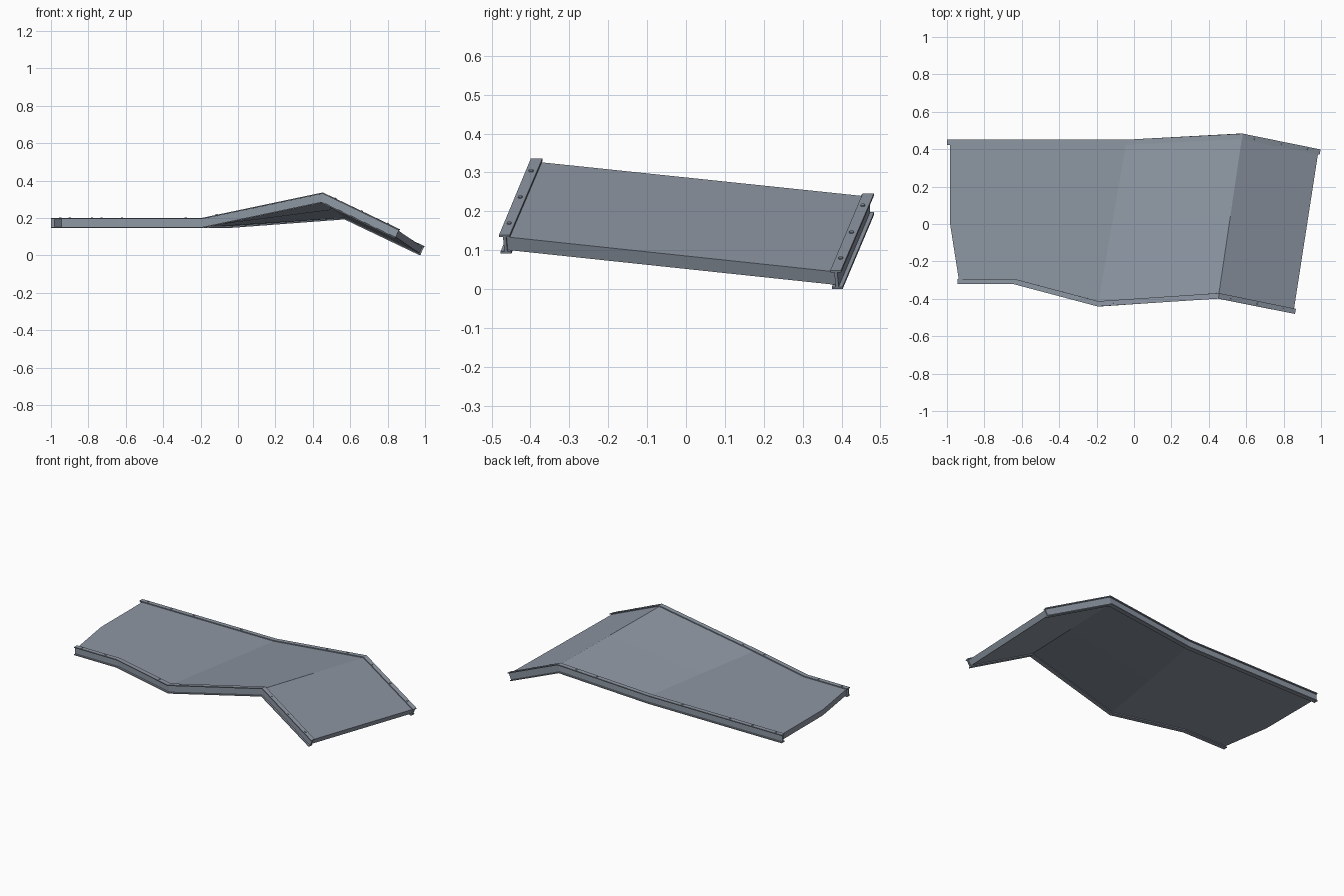
import bpy, bmesh
from mathutils import Vector, Matrix

if "Cube" in bpy.data.objects:
    bpy.data.objects.remove(bpy.data.objects["Cube"])

UP = Vector((0, 0, 1))
FRONT = [Vector(p) for p in [(-.945, -.308, .173), (-.64, -.308, .173), (-.19, -.427, .173),
                             (.45, -.384, .308), (.852, -.465, .115)]]
BACK = [Vector(p) for p in [(-1, .437, .173), (-.04, .437, .173),
                            (.575, .469, .219), (.984, .387, .0245)]]
W, H, FL, WEB = .014, .0265, .006, .004   # beam half width, half height, flange, half web

steel = bpy.data.materials.new("steel")
steel.diffuse_color = (.27, .31, .37, 1)
steel.use_nodes = True
steel.node_tree.nodes["Principled BSDF"].inputs["Base Color"].default_value = steel.diffuse_color


def make_object(name, bm):
    bmesh.ops.recalc_face_normals(bm, faces=bm.faces)
    me = bpy.data.meshes.new(name)
    bm.to_mesh(me)
    bm.free()
    me.materials.append(steel)
    ob = bpy.data.objects.new(name, me)
    bpy.context.collection.objects.link(ob)
    return ob


def frame(t):
    side = UP.cross(t).normalized()
    return side, t.cross(side).normalized()


def make_rail(name, path):
    # I-beam section swept along the path with mitred corners
    i = H - FL
    half = [(W, -H), (W, -i), (WEB, -i), (WEB, i), (W, i), (W, H)]
    section = half + [(-x, y) for x, y in reversed(half)]
    dirs = [(b - a).normalized() for a, b in zip(path, path[1:])]
    bm = bmesh.new()
    rings = []
    for k, p in enumerate(path):
        d0, d1 = dirs[max(k - 1, 0)], dirs[min(k, len(dirs) - 1)]
        t = (d0 + d1).normalized()
        s, u = frame(t)
        miter = 1 / t.dot(d0)
        rings.append([bm.verts.new(p + (s * x + u * y) * miter) for x, y in section])
    n = len(section)
    for a, b in zip(rings, rings[1:]):
        for j in range(n):
            bm.faces.new((a[j], a[(j + 1) % n], b[(j + 1) % n], b[j]))
    bm.faces.new(rings[0])
    bm.faces.new(rings[-1])
    return make_object(name, bm)


def make_bolts(name, path, xs):
    # small bolt heads on the top flange
    bm = bmesh.new()
    for x in xs:
        for a, b in zip(path, path[1:]):
            if a.x <= x <= b.x:
                p = a.lerp(b, (x - a.x) / (b.x - a.x))
                t = (b - a).normalized()
                s, u = frame(t)
                m = Matrix((t, s, u)).transposed().to_4x4()
                m.translation = p + u * H
                bmesh.ops.create_cone(bm, cap_ends=True, segments=8, radius1=.006,
                                      radius2=.006, depth=.007, matrix=m)
                break
    return make_object(name, bm)


make_rail("front_rail", FRONT)
make_rail("back_rail", BACK)
make_bolts("front_bolts", FRONT, [-.9, -.73, -.28, -.11, .51, .65, .79])
make_bolts("back_bolts", BACK, [-.95, -.78, -.62, -.28, .32, .46, .635, .78, .92])

# Folded deck slab, three rows of points between the rails
front = [Vector((-.935, -.308, .173))] + FRONT[1:4] + [FRONT[3].lerp(FRONT[4], .985)]
back = [Vector((-.985, .437, .173)), Vector((-.66, .437, .173))] + BACK[1:3] + [BACK[2].lerp(BACK[3], .985)]
middle = [a.lerp(b, .5) for a, b in zip(front, back)]
middle[0] = Vector((-.985, .01, .173))
bm = bmesh.new()
rows = [[bm.verts.new(p) for p in row] for row in (front, middle, back)]
for r0, r1 in zip(rows, rows[1:]):
    for k in range(4):
        bm.faces.new((r0[k], r0[k + 1], r1[k + 1], r1[k]))
deck = make_object("deck", bm)
sol = deck.modifiers.new("thickness", 'SOLIDIFY')
sol.thickness = .037
sol.offset = 0
sol.use_even_offset = True
